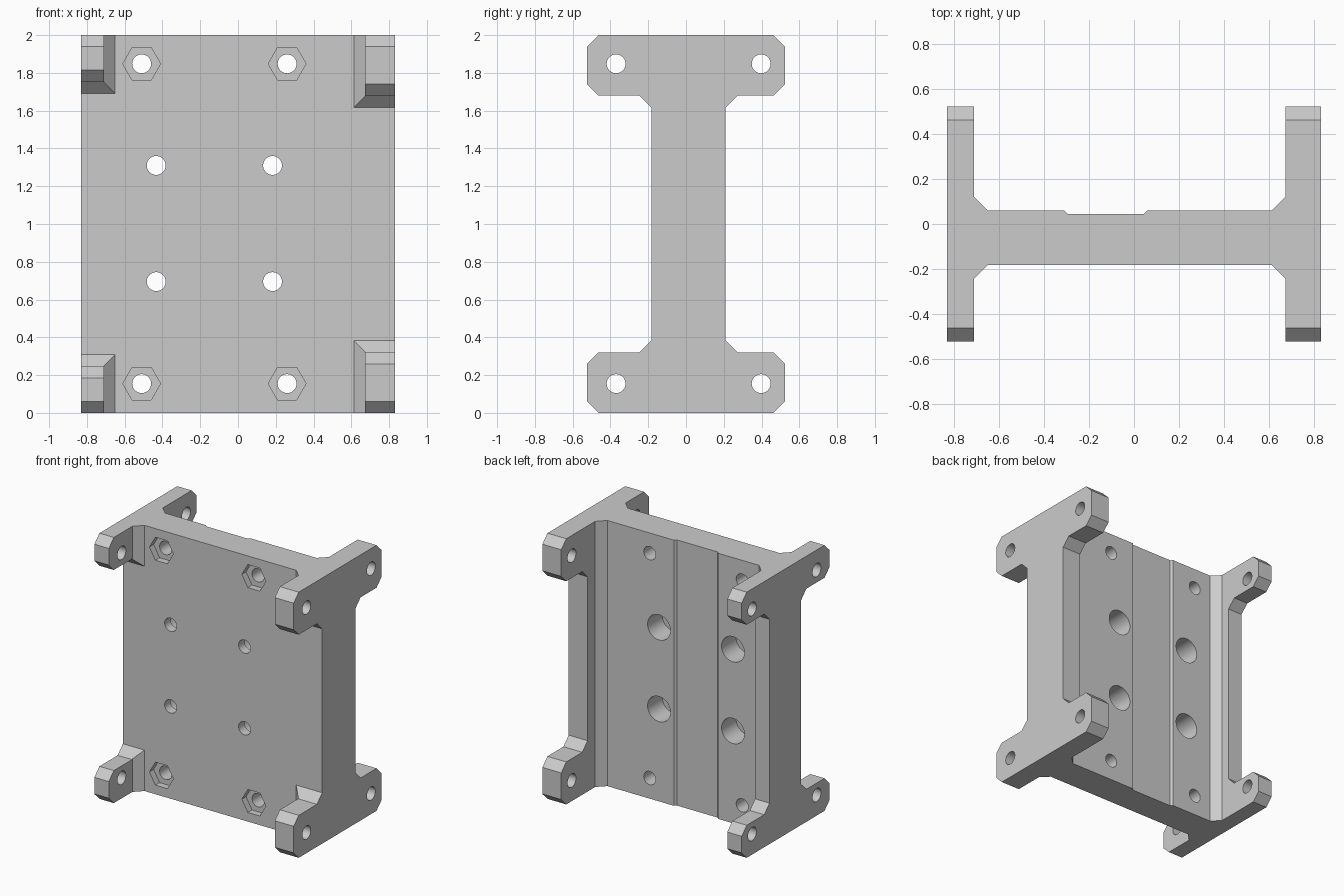
import bpy
import bmesh
from math import cos, sin, tau
from mathutils import Vector

default = bpy.data.objects.get("Cube")
if default:
    bpy.data.objects.remove(default, do_unlink=True)

grey = bpy.data.materials.new("plain grey")
grey.use_nodes = True
colour = (0.6, 0.6, 0.6, 1)
grey.diffuse_color = colour
grey.node_tree.nodes["Principled BSDF"].inputs["Base Color"].default_value = colour


def prism(name, outline, axis, start, end):
    """Extrude a 2D outline along an axis; the outline uses the other two axes in order."""
    bm = bmesh.new()
    verts = []
    for a, b in outline:
        p = [a, b]
        p.insert(axis, start)
        verts.append(bm.verts.new(p))
    face = bm.faces.new(verts)
    grown = bmesh.ops.extrude_face_region(bm, geom=[face])["geom"]
    shift = Vector((0, 0, 0))
    shift[axis] = end - start
    bmesh.ops.translate(bm, vec=shift, verts=[g for g in grown if isinstance(g, bmesh.types.BMVert)])
    bmesh.ops.recalc_face_normals(bm, faces=bm.faces)
    mesh = bpy.data.meshes.new(name)
    bm.to_mesh(mesh)
    bm.free()
    mesh.materials.append(grey)
    obj = bpy.data.objects.new(name, mesh)
    bpy.context.collection.objects.link(obj)
    return obj


def ring(a, b, radius, sides=40):
    return [(a + radius * cos(tau * i / sides), b + radius * sin(tau * i / sides)) for i in range(sides)]


def carve(body, cutter, operation="DIFFERENCE"):
    cutter.hide_render = True
    mod = body.modifiers.new("carve", "BOOLEAN")
    mod.operation, mod.object, mod.solver = operation, cutter, "EXACT"
    bpy.context.view_layer.objects.active = body
    bpy.ops.object.modifier_apply(modifier=mod.name)
    bpy.data.objects.remove(cutter, do_unlink=True)


# H-shaped plan: web with back groove, flanges and gussets
depth, front, back = 0.523, -0.183, 0.06
plan = [(-0.83, -depth), (-0.71, -depth), (-0.71, -0.243), (-0.65, front),
        (0.613, front), (0.673, -0.243), (0.673, -depth), (0.83, -depth),
        (0.83, depth), (0.673, depth), (0.673, 0.12), (0.613, back),
        (0.06, back), (0.045, 0.045), (-0.295, 0.045), (-0.31, back),
        (-0.65, back), (-0.71, 0.12), (-0.71, depth), (-0.83, depth)]
bracket = prism("mounting_bracket", plan, 2, 0, 2)

# Chamfered outer corners of the arms
c = 0.06
corner = [(depth - c, 1.1), (depth + 0.1 - c, 1.1), (depth + 0.1 - c, 0.9), (depth, 1 - c), (depth - c, 1)]
for sy in (-1, 1):
    for sz in (-1, 1):
        carve(bracket, prism("corner_cut", [(sy * y, 1 + sz * z) for y, z in corner], 0, -1, 1))

# Notches that leave an upper and lower arm on each side
for x0, x1, h, back_edge in ((-1, -0.5, 0.755, 0.192), (0.5, 1, 0.68, 0.21)):
    for sy, edge in ((-1, 0.1835), (1, back_edge)):
        half = [(edge, h - 0.063), (edge + 0.063, h), (depth - c, h), (depth + c, h + 2 * c)]
        outline = [(sy * y, 1 + z) for y, z in half] + [(sy * y, 1 - z) for y, z in reversed(half)]
        carve(bracket, prism("notch", outline, 0, x0, x1))

# Holes through the arms
for z in (0.155, 1.848):
    for y in (-0.37, 0.398):
        carve(bracket, prism("arm_hole", ring(y, z, 0.05), 0, -1, 1))

    # Bolt holes with hexagonal nut pockets in the front
    for x in (-0.51, 0.26):
        carve(bracket, prism("bolt_hole", ring(x, z, 0.05), 1, -0.4, 0.4))
        carve(bracket, prism("nut_pocket", ring(x, z, 0.1, 6), 1, -0.4, front + 0.05))

# Counterbored holes opening to the back
for z in (0.695, 1.31):
    for x in (-0.433, 0.183):
        carve(bracket, prism("screw_hole", ring(x, z, 0.05), 1, -0.4, 0.4))
        carve(bracket, prism("counterbore", ring(x, z, 0.095), 1, front + 0.07, 0.4))

bracket.select_set(True)
bpy.context.view_layer.objects.active = bracket
bpy.ops.object.shade_smooth_by_angle()
